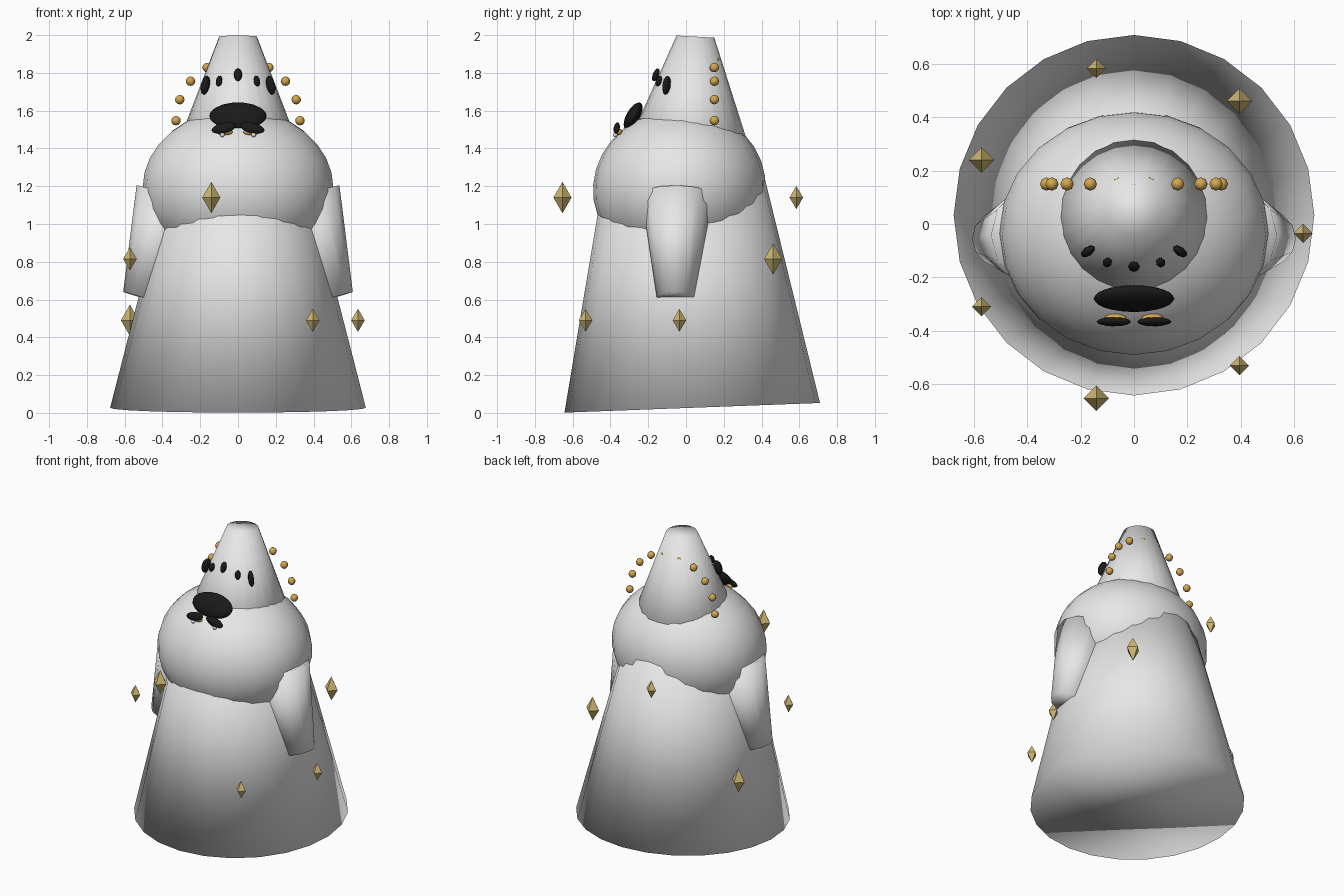
import bpy
import bmesh
from math import cos, sin, radians, tau
from mathutils import Vector, Matrix, Euler

cube = bpy.data.objects.get("Cube")
if cube:
    bpy.data.objects.remove(cube, do_unlink=True)


def material(name, rgb):
    mat = bpy.data.materials.new(name)
    mat.use_nodes = True
    colour = (*rgb, 1)
    mat.diffuse_color = colour
    mat.node_tree.nodes["Principled BSDF"].inputs["Base Color"].default_value = colour
    return mat


PALE = material("pale_grey", (0.8, 0.8, 0.8))
BLACK = material("black", (0.01, 0.01, 0.01))
GOLD = material("bead_gold", (0.65, 0.38, 0.08))
BRASS = material("crystal_brass", (0.62, 0.48, 0.17))


def finish(name, bm, mat, smooth=True):
    bmesh.ops.recalc_face_normals(bm, faces=bm.faces)
    for face in bm.faces:
        face.smooth = smooth
    mesh = bpy.data.meshes.new(name)
    bm.to_mesh(mesh)
    bm.free()
    mesh.materials.append(mat)
    obj = bpy.data.objects.new(name, mesh)
    bpy.context.collection.objects.link(obj)
    return obj


def frustum(name, base, top, r_base, r_top, sides, top_scale=(1, 1)):
    """Capped cone whose caps are square to the line from base to top."""
    base, top = Vector(base), Vector(top)
    axis = top - base
    bm = bmesh.new()
    bmesh.ops.create_cone(bm, cap_ends=True, segments=sides, radius1=r_base,
                          radius2=r_top, depth=axis.length)
    for v in bm.verts:
        if v.co.z > 0:
            v.co.x *= top_scale[0]
            v.co.y *= top_scale[1]
    turn = Vector((0, 0, 1)).rotation_difference(axis).to_matrix().to_4x4()
    bm.transform(Matrix.Translation((base + top) / 2) @ turn)
    return finish(name, bm, PALE)


def ellipsoid(name, centre, size, mat, tilt=(0, 0, 0), segs=12, rings=8, smooth=True):
    bm = bmesh.new()
    bmesh.ops.create_uvsphere(bm, u_segments=segs, v_segments=rings, radius=1)
    turn = Euler([radians(a) for a in tilt]).to_matrix().to_4x4()
    bm.transform(Matrix.Translation(centre) @ turn @ Matrix.Diagonal((*size, 1)))
    return finish(name, bm, mat, smooth)


# Body: leaning robe, round torso and tapered head
frustum("robe", (0, 0.033, 0.027), (0, -0.015, 1.3), 0.677, 0.38, 24, (0.92, 1.09))
ellipsoid("torso", (0, -0.035, 1.19), (0.505, 0.458, 0.42), PALE, (8, 0, 0), 24, 16)
frustum("head", (0, 0.005, 1.21), (0, 0.05, 1.992), 0.4, 0.1, 24)

# Snout and central brow mark
ellipsoid("snout", (0, -0.28, 1.572), (0.152, 0.035, 0.08), BLACK, (-30, 0, 0), 16, 10)
ellipsoid("brow_mark_centre", (0, -0.16, 1.79), (0.022, 0.016, 0.036), BLACK,
          (-22, 0, 0), 8, 6)

# Paired parts
for side, s in (("left", 1), ("right", -1)):
    frustum(side + "_arm", (s * 0.512, -0.055, 0.612), (s * 0.352, -0.043, 1.15),
            0.1, 0.193, 12)
    ellipsoid(side + "_brow_mark", (s * 0.1, -0.145, 1.757), (0.018, 0.016, 0.03),
              BLACK, (-20, 0, s * 30), 8, 6)
    ellipsoid(side + "_eye", (s * 0.173, -0.103, 1.735), (0.018, 0.028, 0.052),
              BLACK, (-15, 0, s * 55), 8, 6)
    ellipsoid(side + "_whisker_pad", (s * 0.076, -0.367, 1.508), (0.066, 0.016, 0.028),
              BLACK, (-15, s * 12, 0))
    ellipsoid(side + "_tooth_mount", (s * 0.07, -0.354, 1.487), (0.042, 0.018, 0.018), GOLD)
    ellipsoid(side + "_tooth", (s * 0.083, -0.374, 1.472), (0.012, 0.012, 0.012), PALE)

# Arch of beads behind the head
for i in range(10):
    a = radians(20 * i)
    ellipsoid(f"bead_{i + 1}", (0.328 * cos(a), 0.15, 1.547 + 0.325 * sin(a)),
              (0.025, 0.025, 0.025), GOLD, segs=8, rings=6)

# Ring of floating crystals at three repeating heights
for k in range(7):
    a = tau * k / 7
    width, height = (0.048, 0.083) if k % 2 else (0.036, 0.061)
    ellipsoid(f"crystal_{k + 1}",
              (0.635 * cos(a), -0.035 + 0.635 * sin(a), 0.49 + 0.325 * (k % 3)),
              (width, width, height), BRASS, segs=4, rings=2, smooth=False)
